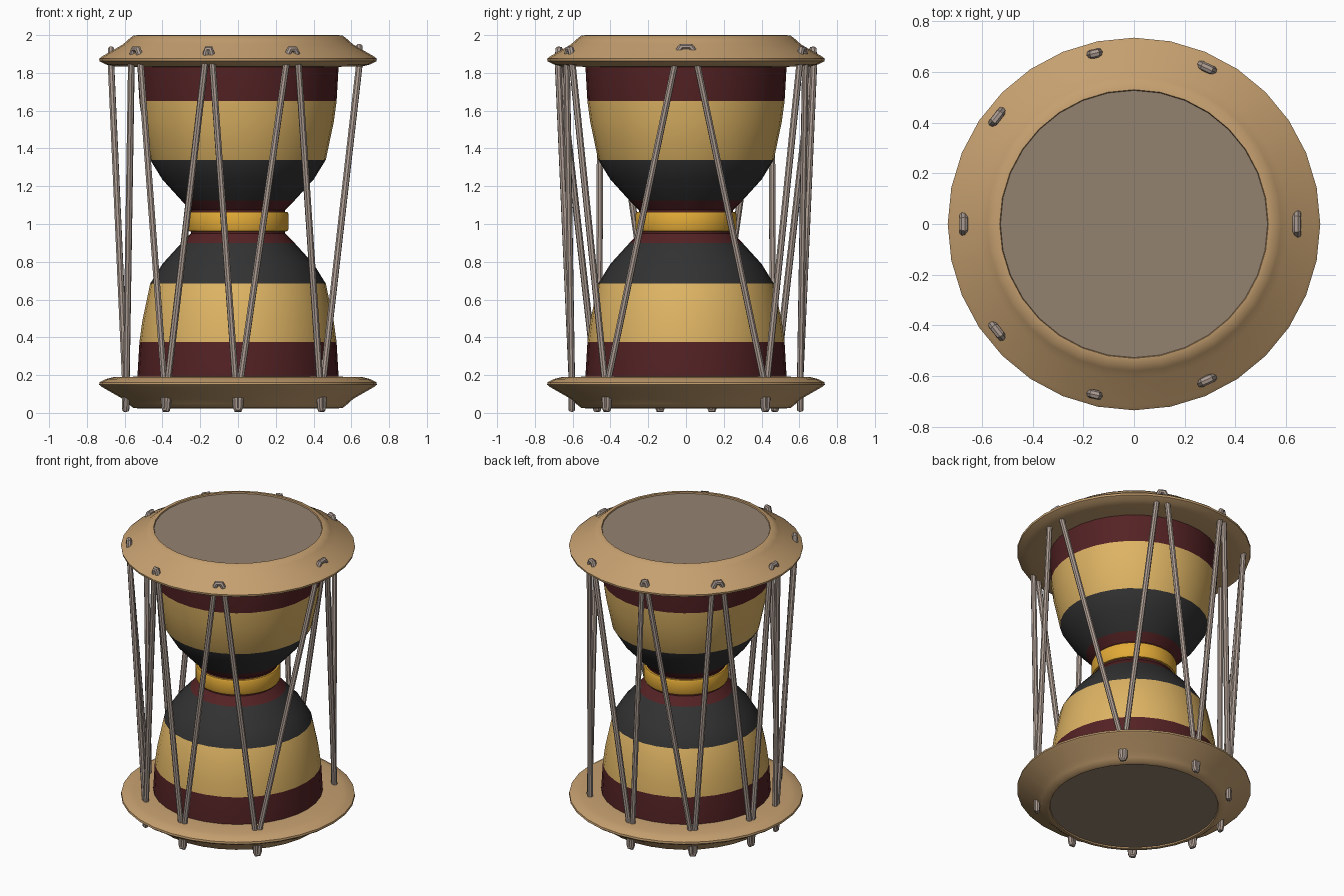
import bpy, bmesh, math
from mathutils import Vector

if "Cube" in bpy.data.objects:
    bpy.data.objects.remove(bpy.data.objects["Cube"])

SIDES = 32
MID = 1.012          # the drum mirrors about this height


def material(name, rgb):
    m = bpy.data.materials.new(name)
    lin = [((c / 255 + 0.055) / 1.055) ** 2.4 for c in rgb]
    m.diffuse_color = (*lin, 1)
    m.use_nodes = True
    m.node_tree.nodes["Principled BSDF"].inputs["Base Color"].default_value = m.diffuse_color
    return m


RED = material("dark red", (84, 34, 36))
TAN = material("yellow tan", (222, 180, 100))
BLACK = material("charcoal", (50, 50, 50))
GOLD = material("gold", (226, 170, 55))
WOOD = material("hoop wood", (198, 160, 112))
SKIN = material("drum skin", (148, 130, 112))
ROPE = material("rope", (172, 156, 146))


def lathe(name, profile, mats, closed=False, rule=None):
    """Spin (radius, height) points about z; rule(z) picks a material slot."""
    bm = bmesh.new()
    rings = []
    for r, z in profile:
        if r == 0:
            rings.append([bm.verts.new((0, 0, z))] * SIDES)
        else:
            rings.append([bm.verts.new((r * math.cos(a), r * math.sin(a), z))
                          for a in (2 * math.pi * i / SIDES for i in range(SIDES))])
    pairs = list(zip(rings, rings[1:]))
    if closed:
        pairs.append((rings[-1], rings[0]))
    for lo, hi in pairs:
        for i in range(SIDES):
            j = (i + 1) % SIDES
            f = bm.faces.new(list(dict.fromkeys((lo[i], lo[j], hi[j], hi[i]))))
            if rule:
                f.material_index = rule(f.calc_center_median().z)
    bmesh.ops.recalc_face_normals(bm, faces=bm.faces)
    me = bpy.data.meshes.new(name)
    bm.to_mesh(me)
    bm.free()
    for m in mats:
        me.materials.append(m)
    ob = bpy.data.objects.new(name, me)
    bpy.context.collection.objects.link(ob)
    smooth(ob)
    return ob


def smooth(ob):
    bpy.ops.object.select_all(action='DESELECT')
    ob.select_set(True)
    bpy.context.view_layer.objects.active = ob
    bpy.ops.object.shade_smooth_by_angle(angle=math.radians(35))


def flip(profile):
    return [(r, 2 * MID - z) for r, z in profile]


# Hourglass shell, striped by distance from the waist
half = [(0.25, MID), (0.25, 1.075), (0.30, 1.125), (0.40, 1.235), (0.465, 1.34),
        (0.507, 1.54), (0.522, 1.65), (0.533, 1.84), (0.533, 1.95)]


def stripe(z):
    d = abs(z - MID)
    return 0 if d < 0.112 else 2 if d < 0.328 else 1 if d < 0.638 else 0


lathe("drum_shell", flip(half)[::-1] + half[1:], [RED, TAN, BLACK], rule=stripe)

# Gold collar round the waist
lathe("waist_collar", [(0.24, 0.96), (0.262, 0.962), (0.268, 0.975), (0.268, 1.05),
                       (0.262, 1.063), (0.24, 1.065)], [GOLD], closed=True)

# Flared hoops and skins at both ends
hoop = [(0.525, 1.985), (0.53, 2.0), (0.555, 1.997), (0.58, 1.977), (0.61, 1.95),
        (0.72, 1.887), (0.735, 1.875), (0.733, 1.862), (0.70, 1.845), (0.66, 1.835),
        (0.525, 1.832)]
skin = [(0, 1.992), (0.527, 1.992)]
for end, shape in (("top", lambda p: p), ("bottom", flip)):
    lathe(end + "_hoop", shape(hoop), [WOOD], closed=True)
    head = lathe(end + "_skin", shape(skin), [SKIN])
    if end == "bottom":
        head.data.flip_normals()

# Rope zigzag: angle, radius and half width of each loop, alternating top/bottom
side = [(0, 0.642, 0.04), (43.5, 0.61, 0.011), (65, 0.68, 0.024), (90, 0.605, 0.011),
        (103, 0.69, 0.014), (129, 0.605, 0.011), (142, 0.685, 0.027), (167, 0.61, 0.011)]
loops = side + [(180, 0.672, 0.03)] + [(-a, r, w) for a, r, w in side[:0:-1]]
path = []
for i, (a, r, w) in enumerate(loops):
    t = math.radians(a)
    out = Vector((math.cos(t), math.sin(t), 0))
    along = Vector((-math.sin(t), math.cos(t), 0))
    if i % 2 == 0:
        crown = 1.938 if r < 0.66 else 1.925
        pts = [(-w * 1.5, 1.84), (-w, crown - 0.022), (-w * 0.6, crown),
               (w * 0.6, crown), (w, crown - 0.022), (w * 1.5, 1.84)]
    else:
        pts = [(-w * 1.4, 0.19), (-w, 0.035), (-w * 0.6, 0.019),
               (w * 0.6, 0.019), (w, 0.035), (w * 1.4, 0.19)]
    path += [out * r + along * s + Vector((0, 0, z)) for s, z in pts]

cu = bpy.data.curves.new("tension_rope", 'CURVE')
cu.dimensions = '3D'
cu.bevel_depth = 0.018
cu.bevel_resolution = 2
sp = cu.splines.new('POLY')
sp.points.add(len(path) - 1)
for p, co in zip(sp.points, path):
    p.co = (*co, 1)
sp.use_cyclic_u = True
cu.materials.append(ROPE)
rope = bpy.data.objects.new("tension_rope", cu)
bpy.context.collection.objects.link(rope)
bpy.ops.object.select_all(action='DESELECT')
rope.select_set(True)
bpy.context.view_layer.objects.active = rope
bpy.ops.object.convert(target='MESH')
smooth(bpy.context.object)
